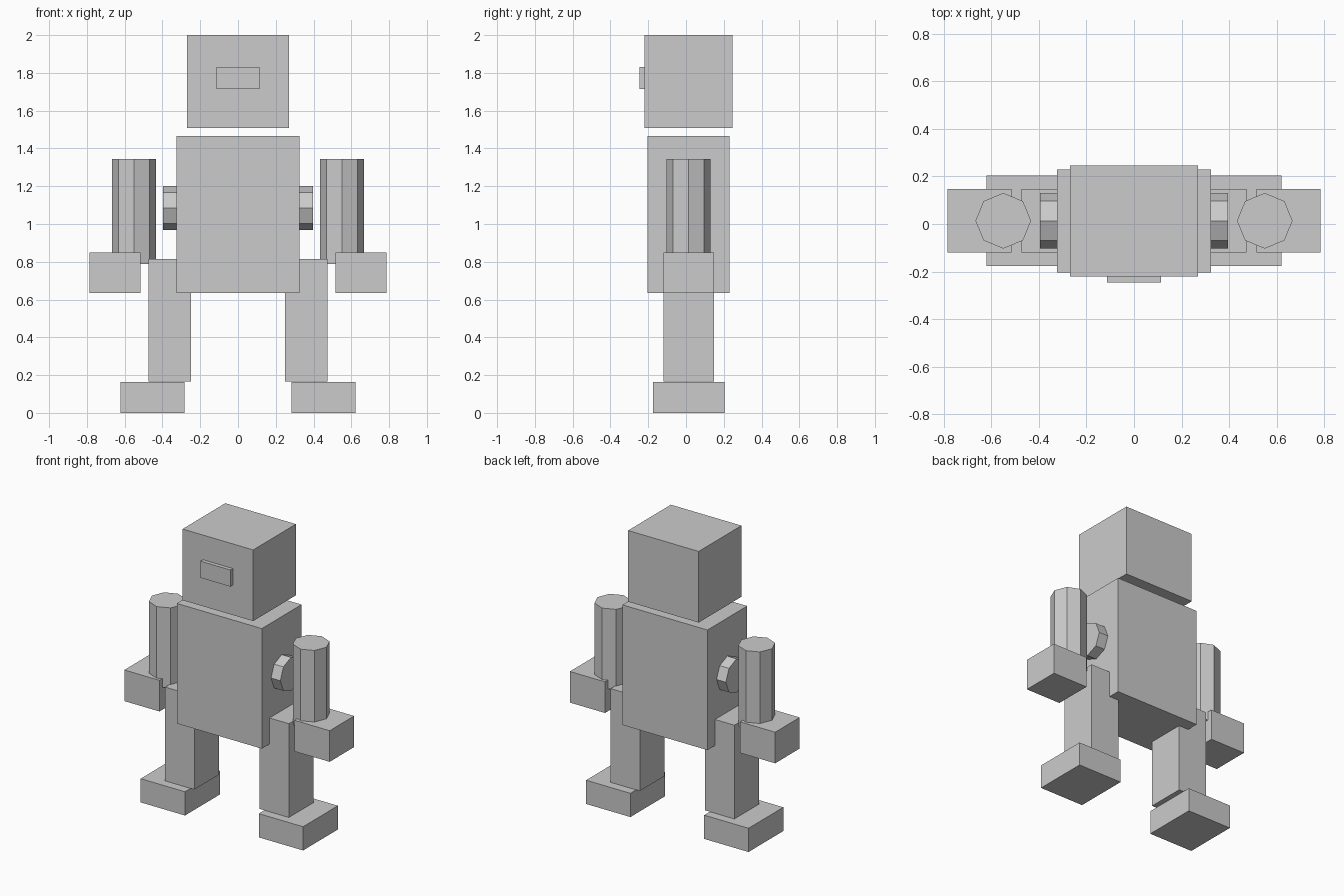
import bpy
import bmesh
from mathutils import Matrix, Vector

if "Cube" in bpy.data.objects:
    bpy.data.objects.remove(bpy.data.objects["Cube"])


def add_object(name, bm):
    bmesh.ops.recalc_face_normals(bm, faces=bm.faces)
    mesh = bpy.data.meshes.new(name)
    bm.to_mesh(mesh)
    bm.free()
    obj = bpy.data.objects.new(name, mesh)
    bpy.context.collection.objects.link(obj)
    return obj


def box(name, x, y, z):
    """Box from (min, max) ranges on each axis."""
    low, high = (Vector(c) for c in zip(x, y, z))
    bm = bmesh.new()
    place = Matrix.Translation((low + high) / 2) @ Matrix.Diagonal((*(high - low), 1))
    bmesh.ops.create_cube(bm, size=1, matrix=place)
    return add_object(name, bm)


def octagon(name, center, radius, length, axis):
    """Eight-sided cylinder along an axis, with corners on the cross axes."""
    turn = Vector((0, 0, 1)).rotation_difference(Vector(axis)).to_matrix().to_4x4()
    bm = bmesh.new()
    bmesh.ops.create_cone(bm, cap_ends=True, segments=8, radius1=radius,
                          radius2=radius, depth=length,
                          matrix=Matrix.Translation(center) @ turn)
    return add_object(name, bm)


# Head, face plate and torso
box("head", (-0.27, 0.27), (-0.22, 0.247), (1.508, 2.0))
box("face_plate", (-0.114, 0.114), (-0.247, -0.20), (1.715, 1.83))
box("torso", (-0.325, 0.325), (-0.204, 0.23), (0.635, 1.465))

# Paired limbs
for side, s in (("left", 1), ("right", -1)):
    def span(a, b):
        return tuple(sorted((s * a, s * b)))

    octagon(side + "_shoulder", (s * 0.326, 0.0135, 1.085), 0.117, 0.14, (1, 0, 0))
    octagon(side + "_arm", (s * 0.55, 0.0135, 1.067), 0.117, 0.555, (0, 0, 1))
    box(side + "_hand", span(0.516, 0.785), (-0.12, 0.147), (0.635, 0.85))
    box(side + "_leg", span(0.25, 0.473), (-0.12, 0.147), (0.167, 0.815))
    box(side + "_foot", span(0.282, 0.621), (-0.176, 0.204), (0.0, 0.164))
